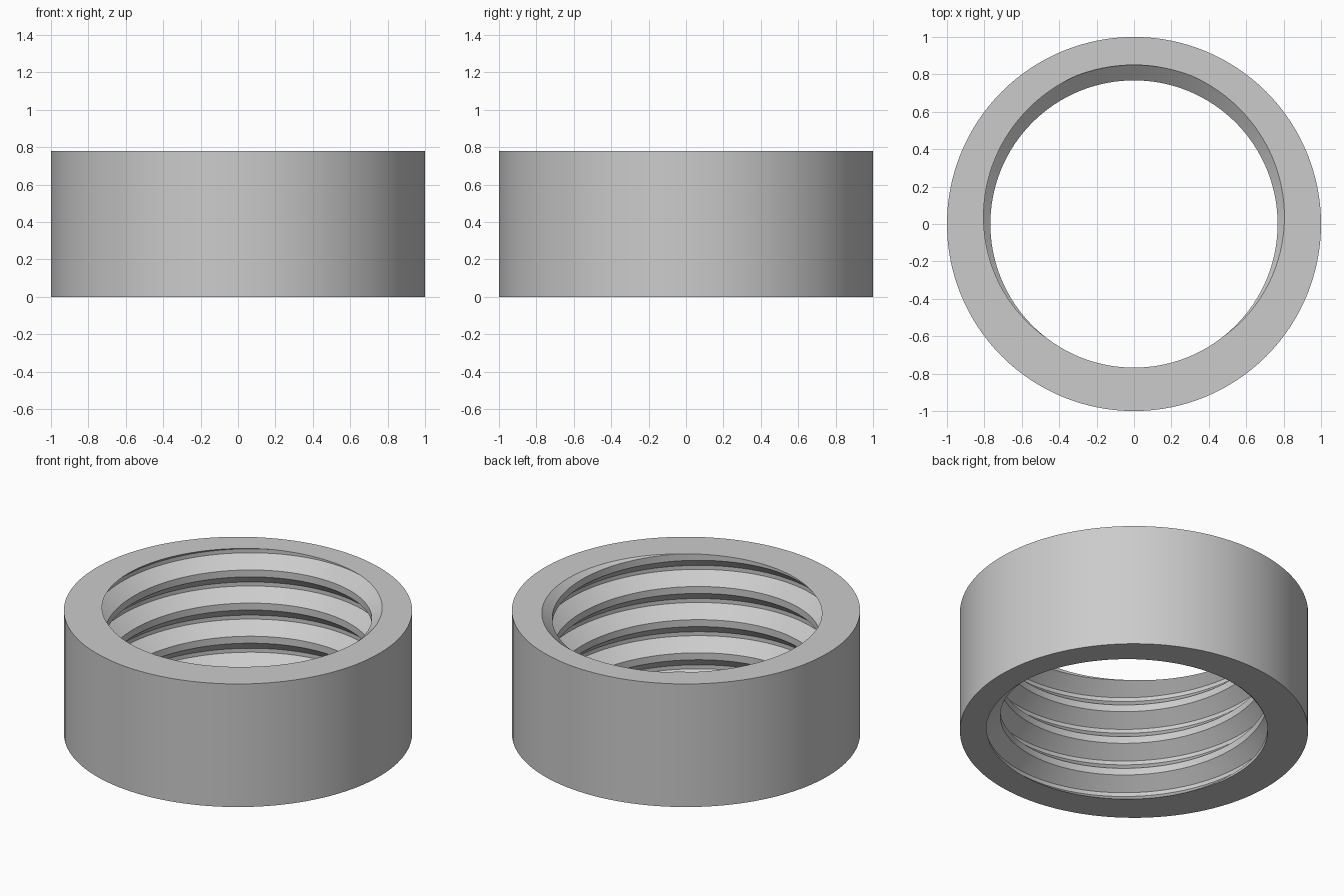
import bpy
import bmesh
from math import cos, sin, pi, tau

cube = bpy.data.objects.get("Cube")
if cube:
    bpy.data.objects.remove(cube, do_unlink=True)

HEIGHT, OUTER = 0.78, 1.0
CREST, ROOT = 0.768, 0.85      # inner thread radii
PITCH, STEPS = 0.21, 128
FLAT_ROOT, FLAT_CREST = 0.025, 0.044

# One pitch of the trapezoid thread, as (height, radius), starting at the root
flank = (PITCH - FLAT_ROOT - FLAT_CREST) / 2
half = FLAT_ROOT / 2
profile = [(-half, ROOT), (half, ROOT), (half + flank, CREST),
           (half + flank + FLAT_CREST, CREST), (PITCH - half, ROOT)]

bm = bmesh.new()

# Left-handed helical thread, run past both ends of the ring
turns = 7
rows = []
for i in range(turns * STEPS + 1):
    turn = i / STEPS
    angle = pi / 2 + turn * tau
    base = HEIGHT + 2 * PITCH - turn * PITCH
    rows.append([bm.verts.new((r * cos(angle), r * sin(angle), base + z))
                 for z, r in profile])
for a, b in zip(rows, rows[1:]):
    for k in range(len(profile) - 1):
        bm.faces.new((a[k], b[k], b[k + 1], a[k + 1]))
bmesh.ops.remove_doubles(bm, verts=bm.verts[:], dist=1e-5)

# Trim the thread flush with the top and bottom
for z, direction in ((0, -1), (HEIGHT, 1)):
    bmesh.ops.bisect_plane(bm, geom=bm.verts[:] + bm.edges[:] + bm.faces[:], dist=1e-6,
                           plane_co=(0, 0, z), plane_no=(0, 0, direction), clear_outer=True)

# Outer wall
wall = bmesh.ops.create_cone(bm, cap_ends=False, segments=STEPS, radius1=OUTER,
                             radius2=OUTER, depth=HEIGHT)
bmesh.ops.translate(bm, verts=wall["verts"], vec=(0, 0, HEIGHT / 2))
bmesh.ops.remove_doubles(bm, verts=bm.verts[:], dist=1e-5)

# Flat end rims between the wall and the thread
for z in (0, HEIGHT):
    rim = [e for e in bm.edges if e.is_boundary
           and all(abs(v.co.z - z) < 1e-4 for v in e.verts)]
    bmesh.ops.triangle_fill(bm, edges=rim, use_beauty=True, normal=(0, 0, 1))
bmesh.ops.recalc_face_normals(bm, faces=bm.faces[:])

mesh = bpy.data.meshes.new("threaded_ring")
bm.to_mesh(mesh)
bm.free()
ring = bpy.data.objects.new("threaded_ring", mesh)
bpy.context.collection.objects.link(ring)

# Plain grey
grey = bpy.data.materials.new("grey")
grey.use_nodes = True
colour = (0.6, 0.6, 0.6, 1)
grey.diffuse_color = colour
grey.node_tree.nodes["Principled BSDF"].inputs["Base Color"].default_value = colour
mesh.materials.append(grey)

bpy.ops.object.select_all(action="DESELECT")
ring.select_set(True)
bpy.context.view_layer.objects.active = ring
bpy.ops.object.shade_smooth_by_angle(angle=pi / 9)
